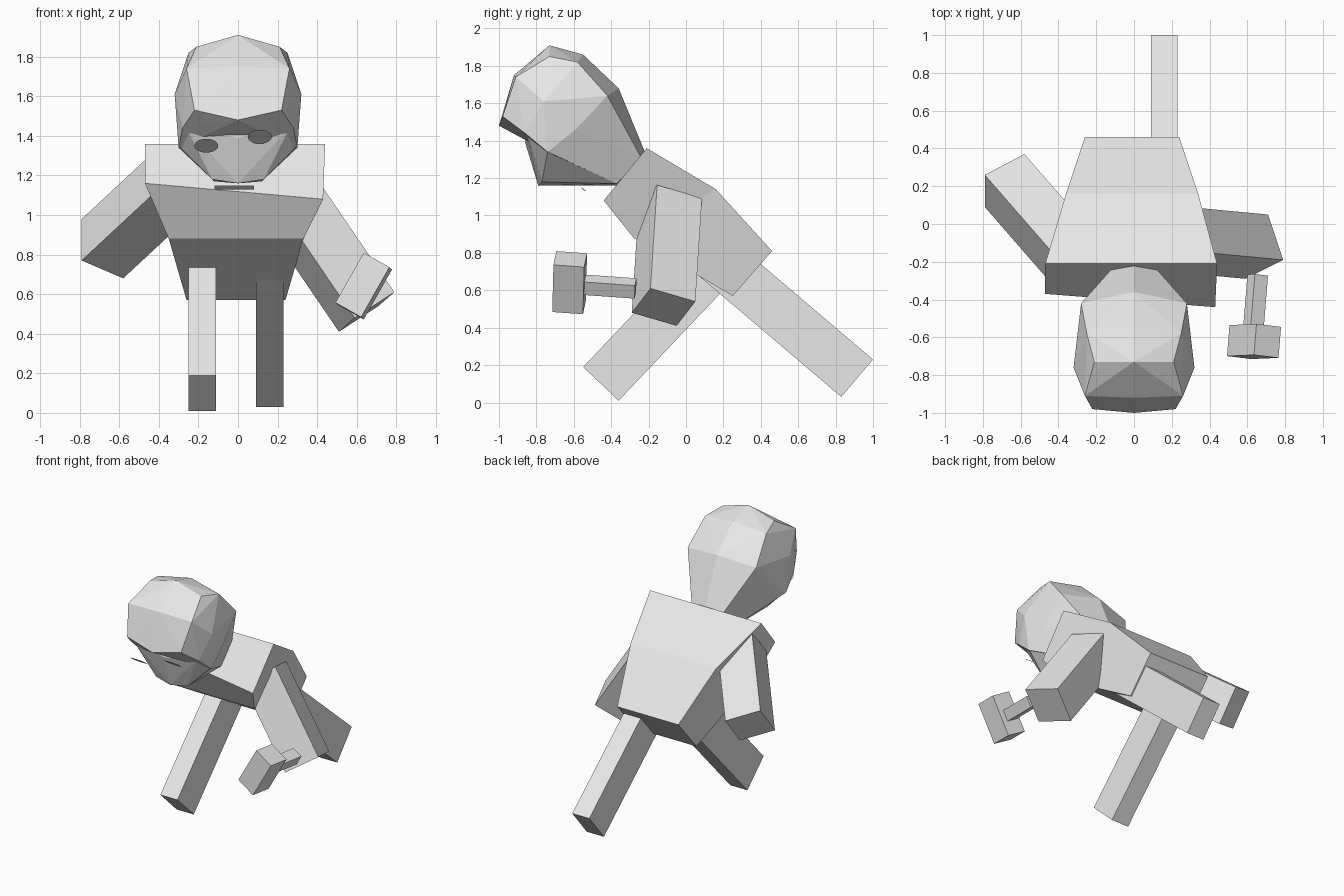
import bpy
import bmesh
from mathutils import Vector

cube = bpy.data.objects.get("Cube")
if cube:
    bpy.data.objects.remove(cube, do_unlink=True)

grey = bpy.data.materials.new("plain grey")
grey.use_nodes = True
GREY = (0.8, 0.8, 0.8, 1)
grey.diffuse_color = GREY
grey.node_tree.nodes["Principled BSDF"].inputs["Base Color"].default_value = GREY


def finish(bm, name):
    bmesh.ops.recalc_face_normals(bm, faces=bm.faces[:])
    mesh = bpy.data.meshes.new(name)
    bm.to_mesh(mesh)
    bm.free()
    mesh.materials.append(grey)
    obj = bpy.data.objects.new(name, mesh)
    bpy.context.collection.objects.link(obj)


def loft(name, loops):
    """Skin four-sided loops and cap both ends."""
    bm = bmesh.new()
    rings = [[bm.verts.new(p) for p in loop] for loop in loops]
    for a, b in zip(rings, rings[1:]):
        for i in range(4):
            j = (i + 1) % 4
            bm.faces.new((a[i], a[j], b[j], b[i]))
    bm.faces.new(rings[0])
    bm.faces.new(rings[-1])
    finish(bm, name)


def block(name, corner, side_a, side_b, length):
    """Box from an end corner and two end edges, run along their normal."""
    c, a, b = Vector(corner), Vector(side_a), Vector(side_b)
    run = a.cross(b).normalized() * length
    end = [c, c + a, c + a + b, c + b]
    loft(name, [end, [p + run for p in end]])


def hull(name, middle, paired):
    """Convex solid from centre-line points and mirrored side points."""
    bm = bmesh.new()
    for y, z in middle:
        bm.verts.new((0, y, z))
    for x, y, z in paired:
        for s in (-1, 1):
            bm.verts.new((s * x, y, z))
    bmesh.ops.convex_hull(bm, input=bm.verts[:])
    loose = [v for v in bm.verts if not v.link_faces]
    bmesh.ops.delete(bm, geom=loose, context="VERTS")
    finish(bm, name)


def disc(name, centre, rx, ry, inner=0.0):
    """Flat disc leaning down towards the back, with an optional inner ring."""
    bm = bmesh.new()
    bmesh.ops.create_circle(bm, cap_ends=True, radius=1, segments=24)
    if inner:
        bmesh.ops.inset_individual(bm, faces=bm.faces[:], thickness=inner)
    for v in bm.verts:
        x, y = v.co.x * rx, v.co.y * ry
        v.co = Vector(centre) + Vector((x, y, -y * 0.7))
    finish(bm, name)


# Torso: shoulders, waist and hips, each a slanted rectangle
loft("torso", [
    [(-.47, -.37, 1.16), (.43, -.44, 1.08), (.44, -.21, 1.36), (-.47, -.21, 1.36)],
    [(-.35, -.28, .88), (.33, -.28, .88), (.34, .16, 1.14), (-.36, .16, 1.14)],
    [(-.26, .25, .57), (.24, .25, .57), (.24, .46, .81), (-.26, .46, .81)],
])

# Legs, one reaching forward and one back
block("right_leg", (-.25, -.55, .19), (.14, 0, 0), (0, .19, -.18), .95)
block("left_leg", (.09, .83, .03), (.14, 0, 0), (0, .17, .20), 1.1)

# Arms, from the hand up to the shoulder
block("right_arm", (-.79, .26, .98), (0, -.17, -.21), (.21, .11, -.09), .67)
block("left_arm", (.79, -.19, .61), (-.08, .24, -.07), (-.20, -.10, -.13), .67)

# Hammer
aim = Vector((-.08, -.99, .07)).normalized()
up = Vector((.49, 0, .87))
up = (up - aim * up.dot(aim)).normalized()
side = aim.cross(up)


def hammer_part(name, start, width, height, length):
    corner = Vector(start) - up * height / 2 - side * width / 2
    block(name, corner, up * height, side * width, length)


hammer_part("hammer_handle", (.655, -.27, .61), .08, .08, .3)
hammer_part("hammer_head", (.642, -.54, .635), .15, .29, .165)

# Head: faceted skull tapering into the neck, then the jaw
hull("skull",
     [(-.73, 1.91), (-.92, 1.75), (-1.0, 1.48), (-.55, 1.86), (-.36, 1.68),
      (-.22, 1.34), (-.37, 1.16)],
     [(.21, -.73, 1.85), (.22, -.98, 1.53), (.26, -.91, 1.74), (.25, -.58, 1.82),
      (.28, -.42, 1.64), (.32, -.76, 1.61), (.29, -.59, 1.46), (.30, -.74, 1.34),
      (.28, -.86, 1.44), (.12, -.24, 1.31), (.12, -.37, 1.17)])
hull("jaw",
     [(-.86, 1.39), (-.79, 1.16), (-.37, 1.16), (-.6, 1.5)],
     [(.29, -.74, 1.34), (.26, -.85, 1.44), (.13, -.77, 1.18), (.12, -.37, 1.17)])

# Face details
disc("right_eye", (-.16, -.93, 1.35), .06, .05)
disc("left_eye", (.11, -.915, 1.395), .06, .05, .45)
block("mouth", (-.12, -.56, 1.145), (.2, 0, 0), (0, .02, -.015), .005)
